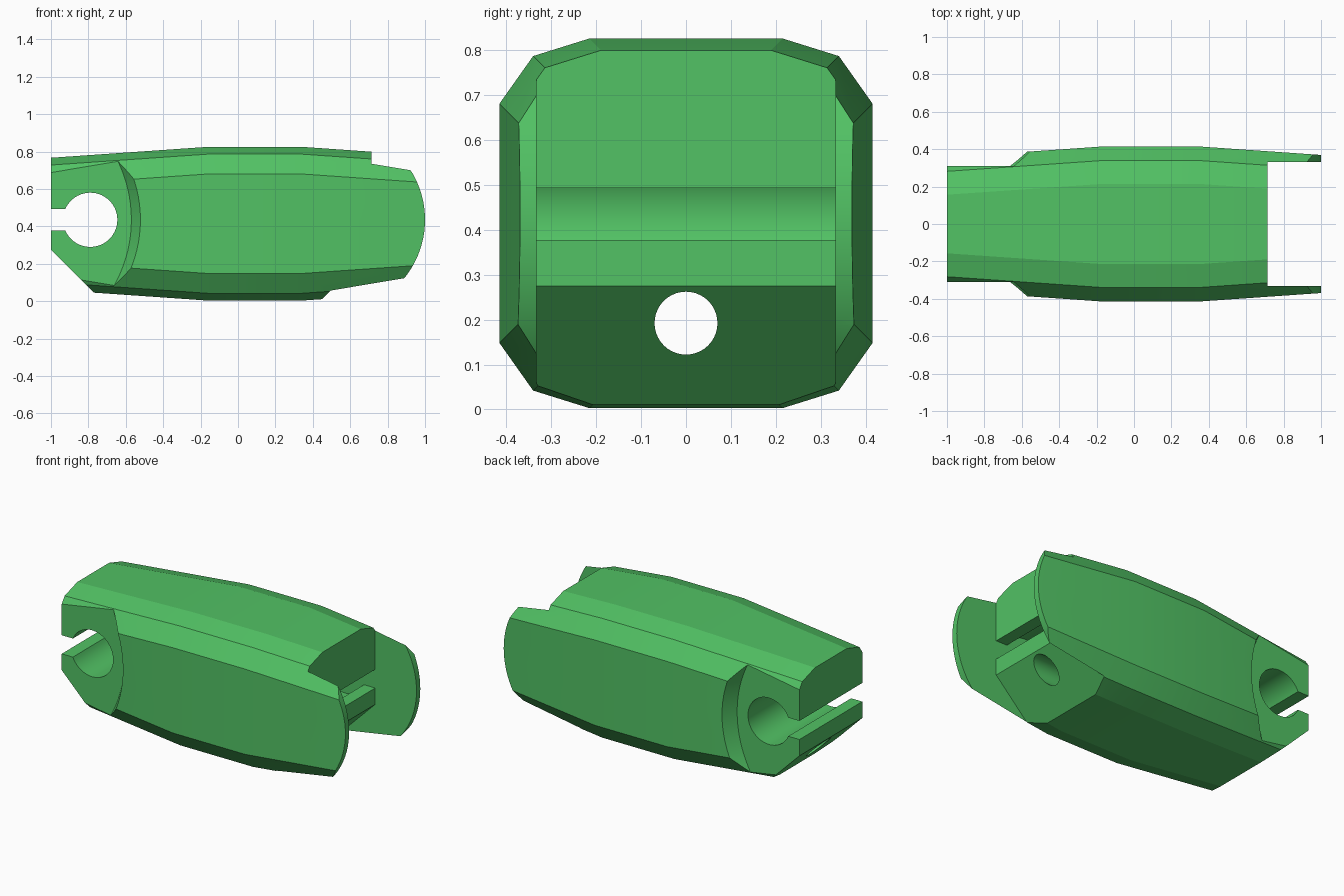
import bpy, bmesh, math

if "Cube" in bpy.data.objects:
    bpy.data.objects.remove(bpy.data.objects["Cube"])

HINGE_Z = 0.435
green = bpy.data.materials.new("green plastic")
green.diffuse_color = (0.084, 0.54, 0.128, 1)
green.use_nodes = True
green.node_tree.nodes["Principled BSDF"].inputs["Base Color"].default_value = green.diffuse_color


def loft(name, rings):
    """Closed solid through rings of equal point count."""
    bm = bmesh.new()
    loops = [[bm.verts.new(p) for p in ring] for ring in rings]
    n = len(loops[0])
    for a, b in zip(loops, loops[1:]):
        for i in range(n):
            bm.faces.new((a[i], a[(i + 1) % n], b[(i + 1) % n], b[i]))
    bm.faces.new(loops[0])
    bm.faces.new(loops[-1][::-1])
    bmesh.ops.recalc_face_normals(bm, faces=bm.faces)
    me = bpy.data.meshes.new(name)
    bm.to_mesh(me)
    bm.free()
    ob = bpy.data.objects.new(name, me)
    bpy.context.collection.objects.link(ob)
    me.materials.append(green)
    return ob


def prism(name, profile, y0, y1):
    return loft(name, [[(x, y, z) for x, z in profile] for y in (y0, y1)])


def arc(cx, r, a0, a1, n, d=1):
    return [(cx + d * r * math.cos(a0 + (a1 - a0) * i / n),
             HINGE_Z + r * math.sin(a0 + (a1 - a0) * i / n)) for i in range(n + 1)]


def section(x):
    """Bevelled cross-section, shrinking towards both ends."""
    s = 0.0695 * max(-0.16 - x, 0, x - 0.34)
    corner = [(0.415, 0.266), (0.34, 0.372), (0.215, 0.411)]
    q = [(y - s, z - s) for y, z in corner]
    pts = q + [(-y, z) for y, z in q[::-1]]
    pts += [(-y, -z) for y, z in pts]
    return [(x, y, z + 0.414) for y, z in pts]


def knuckle_cutter(name, end, d, half_width):
    """Trims one end: snap-in hinge channel, end face and 45 degree chamfer."""
    a = math.asin(0.058 / 0.145)
    hole = arc(end - 0.21 * d, 0.145, a, 2 * math.pi - a, 48, d)
    profile = [(end, 1), (end, HINGE_Z + 0.058)] + hole + [
        (end, HINGE_Z - 0.058), (end, 0.275), (end - 0.335 * d, -0.06),
        (end + 0.4 * d, -0.06), (end + 0.4 * d, 1)]
    return prism(name, profile, -half_width, half_width)


# Main body
body = loft("finger_segment", [section(x) for x in (-1.05, -0.16, 0.34, 1.05)])

# Hinge ends: the left one is cut full width, the right one between the cheeks
cutters = [knuckle_cutter("left_hinge_cutter", -1, -1, 0.6),
           knuckle_cutter("right_hinge_cutter", 0.715, 1, 0.332)]

# Rounded tips of the cheeks
tip = arc(0.505, 0.495, -math.pi / 3, math.pi / 3, 32)
cutters.append(prism("cheek_tip_cutter", tip + [(1.4, 0.864), (1.4, 0.006)], -0.6, 0.6))

# Side recesses at the left end, with a curved sloping wall
for side, name in ((-1, "front_recess_cutter"), (1, "back_recess_cutter")):
    rings = []
    for y, shift in ((0.31, 0), (0.45, 0.085)):
        wall = arc(-1.285 + shift, 0.715, -0.7, 0.7, 24)
        ring = wall + [(-1.3, wall[-1][1]), (-1.3, wall[0][1])]
        rings.append([(x, side * y, z) for x, z in ring])
    cutters.append(loft(name, rings))

# Tendon bore along the whole segment
bore = [(0.07 * math.cos(i * math.pi / 20), 0.192 + 0.07 * math.sin(i * math.pi / 20))
        for i in range(40)]
cutters.append(loft("bore_cutter", [[(x, y, z) for y, z in bore] for x in (-1.3, 1.3)]))

# Apply the cuts and remove the helpers
bpy.context.view_layer.objects.active = body
body.select_set(True)
for c in cutters:
    c.hide_render = True
    m = body.modifiers.new(c.name, "BOOLEAN")
    m.operation, m.solver, m.object = "DIFFERENCE", "EXACT", c
    bpy.ops.object.modifier_apply(modifier=m.name)
    bpy.data.objects.remove(c)

bpy.ops.object.shade_smooth_by_angle(angle=math.radians(15))
